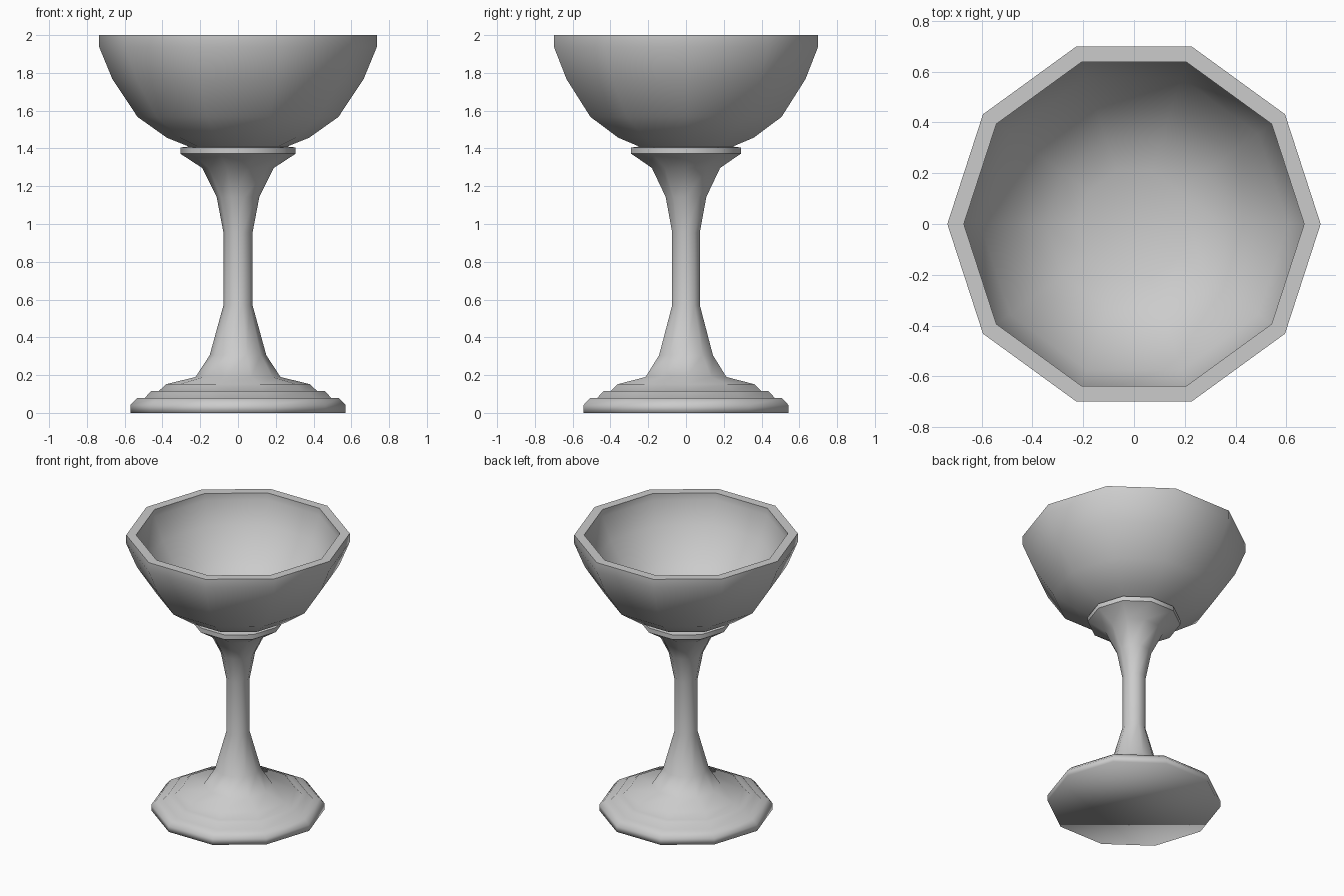
import bpy, bmesh, math

if "Cube" in bpy.data.objects:
    bpy.data.objects.remove(bpy.data.objects["Cube"])

SIDES = 10


def lathe(name, profile, sharp=(), cap_bottom=False):
    """Spin (radius, z) points around z; rings whose index is in sharp stay crisp."""
    bm = bmesh.new()
    rings = []
    for r, z in profile:
        if r == 0:
            rings.append([bm.verts.new((0, 0, z))] * SIDES)
        else:
            rings.append([bm.verts.new((r * math.cos(math.tau * i / SIDES),
                                        r * math.sin(math.tau * i / SIDES), z))
                          for i in range(SIDES)])
    for a, b in zip(rings, rings[1:]):
        for i in range(SIDES):
            j = (i + 1) % SIDES
            corners = list(dict.fromkeys((a[i], a[j], b[j], b[i])))
            bm.faces.new(corners).smooth = True
    if cap_bottom:
        bm.faces.new(rings[0][::-1]).smooth = True
    for k in sharp:
        for i in range(SIDES):
            edge = bm.edges.get((rings[k][i], rings[k][(i + 1) % SIDES]))
            edge.smooth = False
    mesh = bpy.data.meshes.new(name)
    bm.to_mesh(mesh)
    bm.free()
    obj = bpy.data.objects.new(name, mesh)
    bpy.context.collection.objects.link(obj)
    return obj


# Stepped foot and flared stem, closed flat underneath
lathe("foot_and_stem", [(0.57, 0.0), (0.57, 0.042), (0.535, 0.078), (0.495, 0.078),
                        (0.46, 0.115), (0.42, 0.115), (0.38, 0.152), (0.225, 0.19),
                        (0.15, 0.305), (0.077, 0.57), (0.077, 0.955), (0.113, 1.143),
                        (0.19, 1.297), (0.305, 1.372)], cap_bottom=True)

# Thin collar under the bowl
lathe("collar", [(0.305, 1.372), (0.305, 1.405), (0.26, 1.41)], sharp=(1,))

# Hollow bowl: outside, flat rim, inside
lathe("bowl", [(0.26, 1.41), (0.377, 1.457), (0.532, 1.567), (0.665, 1.767),
               (0.735, 1.937), (0.735, 2.0), (0.67, 2.0), (0.67, 1.95),
               (0.605, 1.795), (0.48, 1.61), (0.345, 1.515), (0.22, 1.47),
               (0, 1.45)], sharp=(5, 6))
